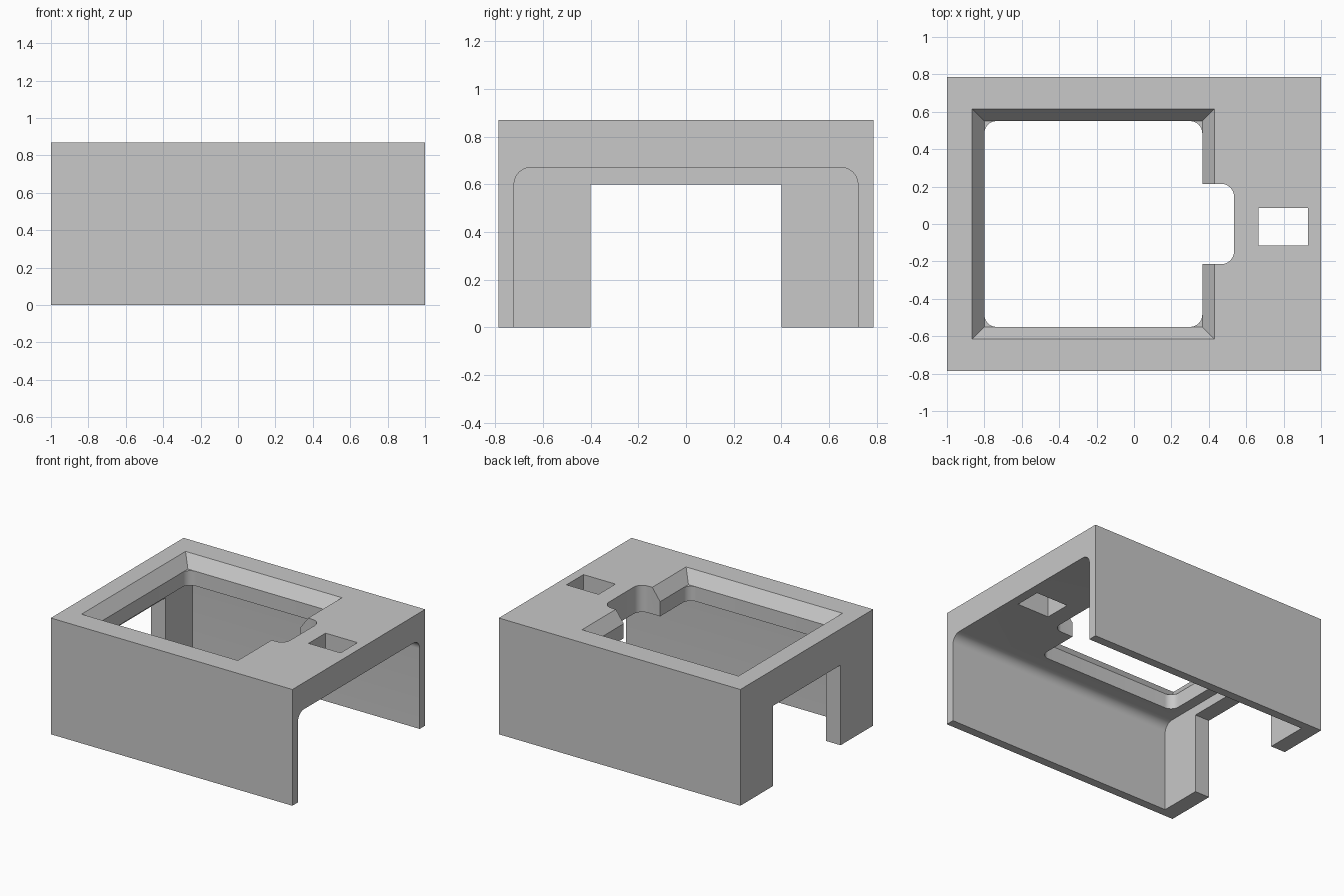
import bpy, bmesh, math
from mathutils import Vector

cube = bpy.data.objects.get("Cube")
if cube:
    bpy.data.objects.remove(cube, do_unlink=True)

LENGTH, DEPTH, HEIGHT = 2.0, 1.57, 0.87
CEILING = 0.67      # underside of the top plate
BEVEL_DEPTH = 0.09  # sloped rim around the large window

grey = bpy.data.materials.new("plain grey")
grey.use_nodes = True
grey.diffuse_color = (0.58, 0.58, 0.58, 1)
grey.node_tree.nodes["Principled BSDF"].inputs["Base Color"].default_value = grey.diffuse_color


def rounded(a0, a1, b0, b1, radii, steps=10):
    """Rectangle outline; radii for corners (a1,b1), (a0,b1), (a0,b0), (a1,b0)."""
    points = []
    corners = [(a1, b1, -1, -1), (a0, b1, 1, -1), (a0, b0, 1, 1), (a1, b0, -1, 1)]
    for i, ((a, b, sa, sb), r) in enumerate(zip(corners, radii)):
        if r == 0:
            points.append((a, b))
            continue
        for k in range(steps + 1):
            t = math.pi / 2 * (i + k / steps)
            points.append((a + sa * r + r * math.cos(t), b + sb * r + r * math.sin(t)))
    return points


def loft(name, lower, upper):
    """Solid between two matching loops of 3D points."""
    bm = bmesh.new()
    low = [bm.verts.new(p) for p in lower]
    top = [bm.verts.new(p) for p in upper]
    bm.faces.new(low)
    bm.faces.new(top)
    n = len(low)
    for i in range(n):
        j = (i + 1) % n
        bm.faces.new((low[i], low[j], top[j], top[i]))
    bmesh.ops.recalc_face_normals(bm, faces=bm.faces)
    mesh = bpy.data.meshes.new(name)
    bm.to_mesh(mesh)
    bm.free()
    mesh.materials.append(grey)
    obj = bpy.data.objects.new(name, mesh)
    bpy.context.collection.objects.link(obj)
    return obj


def upright(name, outline, z0, z1):
    return loft(name, [(x, y, z0) for x, y in outline], [(x, y, z1) for x, y in outline])


def lengthwise(name, outline, x0, x1):
    return loft(name, [(x0, y, z) for y, z in outline], [(x1, y, z) for y, z in outline])


SHARP = (0, 0, 0, 0)
x, y = LENGTH / 2, DEPTH / 2
body = upright("housing", rounded(-x, x, -y, y, SHARP), 0, HEIGHT)

# Sloped rim: widens towards the top, extended a little past it
grow = 0.065 / BEVEL_DEPTH
def rim_loop(z):
    g = (z - HEIGHT + BEVEL_DEPTH) * grow
    return [(a, b, z) for a, b in rounded(-0.8 - g, 0.365 + g, -0.55 - g, 0.55 + g, SHARP)]

cutters = [
    # Hollow inside, open at one end, with rounded upper corners
    lengthwise("cavity_cutter", rounded(-0.72, 0.72, -0.2, CEILING, (0.07, 0.07, 0, 0)), -0.88, 1.2),
    # Doorway in the closed end
    lengthwise("doorway_cutter", rounded(-0.4, 0.4, -0.3, 0.6, SHARP), -1.2, -0.7),
    # Large window, its sloped rim, side notch and small slot
    upright("window_cutter", rounded(-0.8, 0.365, -0.55, 0.55, (0.065,) * 4), 0.5, 1.0),
    loft("rim_cutter", rim_loop(HEIGHT - BEVEL_DEPTH), rim_loop(HEIGHT + 0.05)),
    upright("notch_cutter", rounded(0.2, 0.535, -0.215, 0.215, (0.07, 0, 0, 0.07)), 0.45, 1.1),
    upright("slot_cutter", rounded(0.665, 0.93, -0.115, 0.085, SHARP), 0.5, 1.0),
]

bpy.context.view_layer.objects.active = body
body.select_set(True)
for cutter in cutters:
    cutter.hide_render = True
    mod = body.modifiers.new(cutter.name, "BOOLEAN")
    mod.operation = "DIFFERENCE"
    mod.solver = "EXACT"
    mod.object = cutter
    bpy.ops.object.modifier_apply(modifier=mod.name)
for cutter in cutters:
    bpy.data.objects.remove(cutter, do_unlink=True)

bpy.ops.object.shade_smooth_by_angle(angle=math.radians(30))
